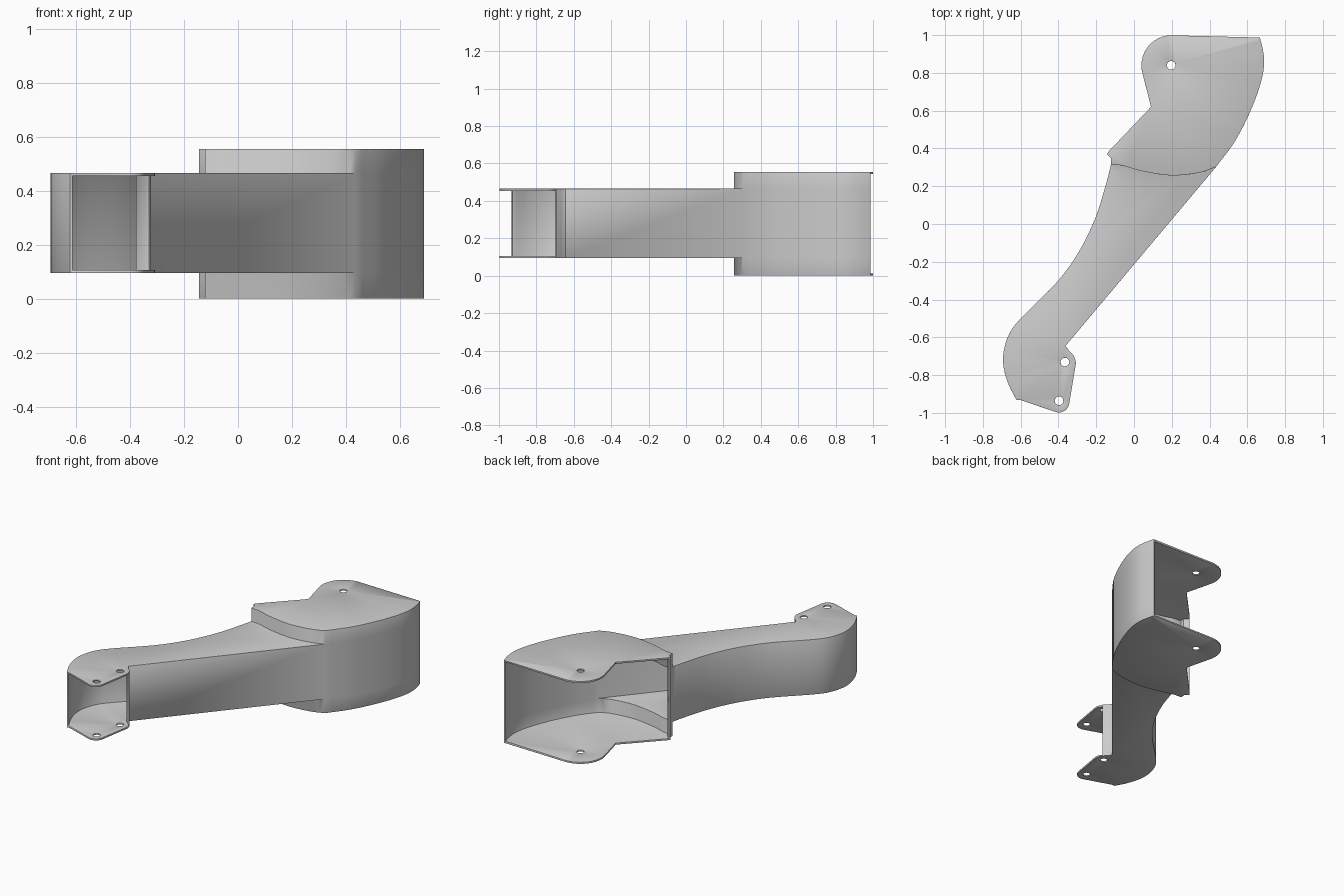
import bpy, bmesh, math
from mathutils import Vector

if "Cube" in bpy.data.objects:
    bpy.data.objects.remove(bpy.data.objects["Cube"])

Z0, Z1, Z2, Z3 = 0.0, 0.095, 0.465, 0.555   # plate heights: head, arm, arm, head


def spline(pts, n=4):
    """Smooth curve through the given points."""
    p = [Vector(q) for q in pts]
    p = [2 * p[0] - p[1]] + p + [2 * p[-1] - p[-2]]
    out = []
    for a, b, c, d in zip(p, p[1:], p[2:], p[3:]):
        for i in range(n):
            t = i / n
            out.append(0.5 * (2 * b + (c - a) * t + (2 * a - 5 * b + 4 * c - d) * t ** 2
                              + (3 * b - a - 3 * c + d) * t ** 3))
    return out + [p[-2]]


def arc(cx, cy, r, a0, a1, n):
    return [Vector((cx + r * math.cos(math.radians(a0 + (a1 - a0) * i / n)),
                    cy + r * math.sin(math.radians(a0 + (a1 - a0) * i / n)))) for i in range(n + 1)]


def join(*paths):
    return [q for path in paths for q in path[:-1]]


L0, R0 = Vector((-0.122, 0.315)), Vector((0.435, 0.303))
lip_end, head_end = Vector((-0.144, 0.37)), Vector((0.666, 0.987))
tail_a, tail_b = Vector((-0.622, -0.932)), Vector((-0.322, -0.692))

# Head outline pieces, counter-clockwise
front = spline([L0, (-0.055, 0.308), (0.03, 0.283), (0.193, 0.257), (0.346, 0.272), R0])
right = spline([R0, (0.537, 0.442), (0.62, 0.606), (0.672, 0.75), (0.689, 0.85), (0.682, 0.925), head_end])
back = ([head_end] + arc(0.198, 0.84, 0.159, 90, 196, 12)
        + [Vector((0.09, 0.62)), Vector((-0.13, 0.389)), lip_end])
lip = [lip_end, Vector((-0.121, 0.347)), L0]

# Arm outline pieces, counter-clockwise
left = spline([L0, (-0.15, 0.204), (-0.204, 0.034), (-0.288, -0.14), (-0.405, -0.304), (-0.595, -0.495),
               (-0.66, -0.58), (-0.69, -0.675), (-0.69, -0.76), (-0.664, -0.85), tail_a])
tail = ([tail_a, Vector((-0.6, -0.932))] + arc(-0.398, -0.942, 0.056, 252, 352, 8)
        + arc(-0.366, -0.736, 0.058, -8, 25, 3) + [tail_b])
tail_lip = [tail_b, Vector((-0.345, -0.67)), Vector((-0.362, -0.645))]
straight = [tail_lip[-1], R0]

head = join(front, right, back, lip)
arm = join(front[::-1], left, tail, tail_lip, straight)

bm = bmesh.new()


def plate(outline, holes, z, up):
    edges = []
    for loop in [outline] + [arc(x, y, 0.023, 0, 360, 16)[:-1] for x, y in holes]:
        vs = [bm.verts.new((q.x, q.y, z)) for q in loop]
        edges += [bm.edges.new((vs[i - 1], vs[i])) for i in range(len(vs))]
    made = bmesh.ops.triangle_fill(bm, edges=edges, use_beauty=True, use_dissolve=False)
    for f in made["geom"]:
        if isinstance(f, bmesh.types.BMFace):
            f.normal_update()
            if (f.normal.z > 0) != up:
                f.normal_flip()


def wall(path, *levels):
    for p, q in zip(path, path[1:]):
        for a, b in zip(levels, levels[1:]):
            bm.faces.new([bm.verts.new(c) for c in
                          ((p.x, p.y, a), (q.x, q.y, a), (q.x, q.y, b), (p.x, p.y, b))])


# Flat plates of the head and the arm, with pivot holes
for z, up in ((Z0, False), (Z3, True)):
    plate(head, [(0.197, 0.84)], z, up)
for z, up in ((Z1, False), (Z2, True)):
    plate(arm, [(-0.366, -0.731), (-0.397, -0.936)], z, up)

# Side walls; the back of the head and the tail stay open
wall(right, Z0, Z1, Z2, Z3)
wall(lip, Z0, Z1, Z2, Z3)
wall(front, Z0, Z1)
wall(front, Z2, Z3)
for path in (left, tail_lip, straight):
    wall(path, Z1, Z2)

bmesh.ops.remove_doubles(bm, verts=bm.verts, dist=0.0005)
mesh = bpy.data.meshes.new("lever_shell")
bm.to_mesh(mesh)
bm.free()
obj = bpy.data.objects.new("lever_shell", mesh)
bpy.context.collection.objects.link(obj)
bpy.context.view_layer.objects.active = obj
obj.select_set(True)

# Sheet thickness and softened edges
solid = obj.modifiers.new("thickness", 'SOLIDIFY')
solid.thickness = 0.011
solid.offset = -1
solid.use_even_offset = True
solid.use_quality_normals = True
solid.thickness_clamp = 1.0
bevel = obj.modifiers.new("soft_edges", 'BEVEL')
bevel.width = 0.004
bevel.segments = 2
bevel.limit_method = 'ANGLE'
bevel.angle_limit = math.radians(45)
for name in ("thickness", "soft_edges"):
    bpy.ops.object.modifier_apply(modifier=name)
bpy.ops.object.shade_smooth_by_angle(angle=math.radians(40))
